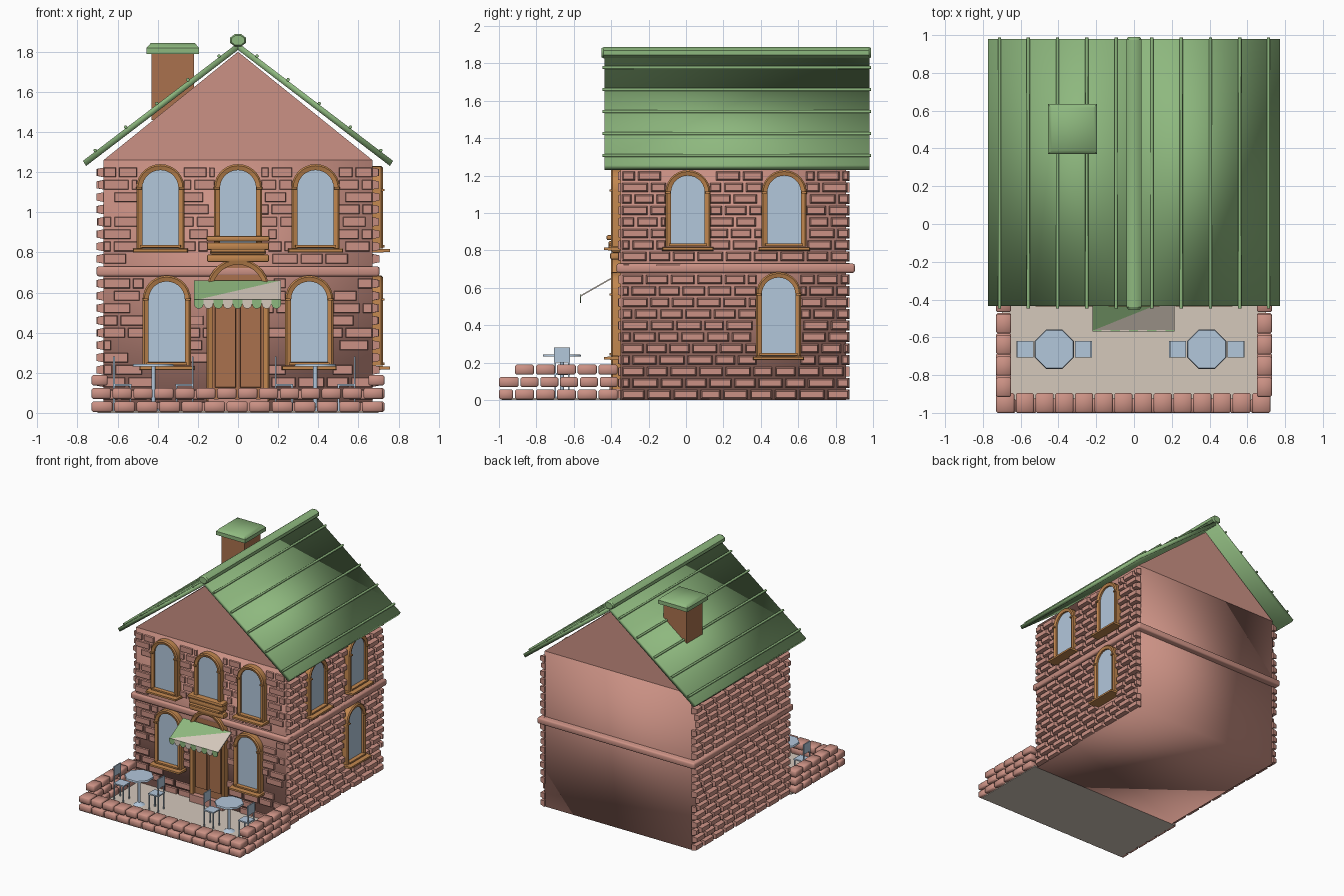
import bpy, bmesh, math, random
from mathutils import Vector

if "Cube" in bpy.data.objects:
    bpy.data.objects.remove(bpy.data.objects["Cube"])

random.seed(4)
W, FRONT, BACK, EAVE = 0.67, -0.35, 0.855, 1.26


def material(name, rgb):
    m = bpy.data.materials.new(name)
    m.diffuse_color = (*rgb, 1)
    m.use_nodes = True
    m.node_tree.nodes["Principled BSDF"].inputs["Base Color"].default_value = m.diffuse_color
    return m


BRICK = material("brick_pink", (0.60, 0.285, 0.233))
GREEN = material("roof_green", (0.27, 0.48, 0.21))
TRIM = material("trim_tan", (0.54, 0.243, 0.078))
BROWN = material("door_brown", (0.40, 0.165, 0.075))
GLASS = material("pale_blue", (0.448, 0.571, 0.71))
CREAM = material("cream", (0.66, 0.58, 0.50))


def finish(name, bm, mats, angle=None):
    bmesh.ops.recalc_face_normals(bm, faces=bm.faces)
    me = bpy.data.meshes.new(name)
    bm.to_mesh(me)
    bm.free()
    ob = bpy.data.objects.new(name, me)
    bpy.context.collection.objects.link(ob)
    for m in (mats if isinstance(mats, list) else [mats]):
        me.materials.append(m)
    if angle is not None:
        bpy.ops.object.select_all(action='DESELECT')
        ob.select_set(True)
        bpy.context.view_layer.objects.active = ob
        bpy.ops.object.shade_smooth_by_angle(angle=math.radians(angle))
    return ob


def add_prism(bm, a, b):
    """Solid between two matching outlines."""
    va, vb = [bm.verts.new(p) for p in a], [bm.verts.new(p) for p in b]
    bm.faces.new(va)
    bm.faces.new(vb[::-1])
    for i in range(len(a)):
        j = (i + 1) % len(a)
        bm.faces.new((va[i], vb[i], vb[j], va[j]))


def add_box(bm, x0, x1, y0, y1, z0, z1, t=0.0):
    lo = [(x0, y0, z0), (x1, y0, z0), (x1, y1, z0), (x0, y1, z0)]
    hi = [(x0 + t, y0 + t, z1), (x1 - t, y0 + t, z1), (x1 - t, y1 - t, z1), (x0 + t, y1 - t, z1)]
    add_prism(bm, lo, hi)


def box(name, mat, *dims, bevel=0, angle=None, t=0.0):
    bm = bmesh.new()
    add_box(bm, *dims, t=t)
    if bevel:
        bmesh.ops.bevel(bm, geom=bm.edges[:], offset=bevel, segments=2, affect='EDGES', profile=0.5)
    return finish(name, bm, mat, angle)


# Wall frames: u runs along the wall, d outward, z up
def on_front(u, d, z): return (u, FRONT - d, z)
def on_right(u, d, z): return (W + d, u, z)
def on_left(u, d, z): return (-W - d, u, z)


def wall_box(bm, place, u0, u1, z0, z1, d, t=0.0, d0=-0.01):
    a = [place(u, d0, z) for u, z in ((u0, z0), (u1, z0), (u1, z1), (u0, z1))]
    b = [place(u, d, z) for u, z in ((u0 + t, z0 + t), (u1 - t, z0 + t), (u1 - t, z1 - t), (u0 + t, z1 - t))]
    add_prism(bm, a, b)


def arch(u, z0, spring, r, n=14):
    pts = [(u + r * math.cos(math.pi * i / n), spring + r * math.sin(math.pi * i / n)) for i in range(n + 1)]
    return [(u + r, z0)] + pts + [(u - r, z0)]


def arched_opening(name, place, u, z0, spring, r, width, depth, pane_mat, pane_d):
    # surround
    out, inn = arch(u, z0, spring, r), arch(u, z0, spring, r - width)
    bm = bmesh.new()
    secs = []
    for (a, c), (e, f) in zip(out, inn):
        b = 0.008
        mu, mz = (e - a) / width * b, (f - c) / width * b
        secs.append([bm.verts.new(place(*p)) for p in (
            (a, -0.01, c), (a, depth - b, c), (a + mu, depth, c + mz), (e, depth - b, f), (e, -0.01, f))])
    for s, t in zip(secs, secs[1:]):
        for i in range(5):
            bm.faces.new((s[i], s[(i + 1) % 5], t[(i + 1) % 5], t[i]))
    bm.faces.new(secs[0])
    bm.faces.new(secs[-1])
    finish(name + "_surround", bm, TRIM, 35)
    # pane
    bm = bmesh.new()
    add_prism(bm, [place(a, -0.01, c) for a, c in inn], [place(a, pane_d, c) for a, c in inn])
    finish(name + "_pane", bm, pane_mat, 30)


def window(name, place, u, z0, spring):
    arched_opening(name, place, u, z0, spring, 0.12, 0.03, 0.052, GLASS, 0.03)
    bm = bmesh.new()
    wall_box(bm, place, u - 0.138, u + 0.138, z0 - 0.022, z0, 0.088, 0.004)
    wall_box(bm, place, u - 0.105, u + 0.105, z0, z0 + 0.02, 0.06, 0.004)
    for s in (-1, 1):  # small blocks where the arch starts
        wall_box(bm, place, u + s * 0.106 - 0.016, u + s * 0.106 + 0.016, spring - 0.008, spring + 0.008, 0.06, 0.003)
    finish(name + "_sill", bm, TRIM, 30)


def brick_wall(name, place, u0, u1, length, depth, holes, skip=0.0):
    bm = bmesh.new()
    pitch = 0.0615
    for row in range(20):
        z = 0.004 + row * pitch
        u = u0 - (length / 2 if row % 2 else 0)
        while u < u1 - 0.02:
            step = length * random.uniform(0.85, 1.15)
            pieces = [(max(u, u0), min(u + step - 0.012, u1))]
            for h0, h1, hz0, hz1 in holes:  # trim bricks at the openings
                if z + 0.052 > hz0 and z < hz1:
                    pieces = [q for a, b in pieces for q in ((a, min(b, h0)), (max(a, h1), b))]
            for a, b in pieces:
                if b - a > 0.025 and random.random() >= skip:
                    wall_box(bm, place, a, b, z, z + 0.052, depth * random.uniform(0.85, 1.1), min(0.009, depth * 0.4))
            u += step
    return finish(name, bm, BRICK, 75)


# House body, gable and storey band
box("house_body", BRICK, -W, W, FRONT, BACK, 0, EAVE, angle=180)
bm = bmesh.new()
add_prism(bm, *[[(-W, y, EAVE), (W, y, EAVE), (0, y, 1.80)] for y in (FRONT, BACK)])
finish("gable", bm, BRICK)
box("storey_band", BRICK, -0.705, 0.705, -0.372, 0.903, 0.68, 0.73, bevel=0.012, angle=50)

# Openings
front_win = [(-0.387, 0.82, 1.12), (0, 0.82, 1.12), (0.387, 0.82, 1.12), (-0.355, 0.235, 0.565), (0.355, 0.235, 0.565)]
right_win = [(0.01, 0.82, 1.11), (0.525, 0.82, 1.11), (0.495, 0.235, 0.565)]
for i, w in enumerate(front_win):
    window(f"front_window_{i + 1}", on_front, *w)
for i, w in enumerate(right_win):
    window(f"right_window_{i + 1}", on_right, *w)


def hole(w): return (w[0] - 0.115, w[0] + 0.115, w[1], w[2] + 0.1)


# Brickwork
door_hole = (-0.15, 0.15, 0.0, 0.88)
brick_wall("front_bricks", on_front, -W, W, 0.14, 0.012, [hole(w) for w in front_win] + [door_hole], 0.22)
brick_wall("right_bricks", on_right, -0.343, 0.873, 0.135, 0.033, [hole(w) for w in right_win])
brick_wall("left_bricks", on_left, -0.343, 0.873, 0.135, 0.033, [])

# Door with stacked cornice
arched_opening("door", on_front, 0, 0.06, 0.612, 0.157, 0.03, 0.052, BROWN, 0.02)
bm = bmesh.new()
for s in (-1, 1):
    wall_box(bm, on_front, s * 0.063 - 0.058, s * 0.063 + 0.058, 0.12, 0.60, 0.034, 0.008)
finish("door_leaves", bm, BROWN)
box("door_step", BRICK, -0.15, 0.15, -0.41, FRONT, 0.01, 0.07)
for i, (hw, z0, z1, d) in enumerate([(0.155, 0.752, 0.79, 0.055), (0.14, 0.79, 0.812, 0.05),
                                     (0.155, 0.812, 0.85, 0.065), (0.158, 0.855, 0.882, 0.075)]):
    box(f"door_cornice_{i + 1}", TRIM, -hw, hw, FRONT - d, FRONT, z0, z1, bevel=0.009, angle=40)

# Roof slabs, ribs and ridge
EAVE_X, RIDGE_Z, SLOPE = 0.773, 1.845, 0.762
for side, s in (("left", -1), ("right", 1)):
    bm = bmesh.new()
    prof = [(0, RIDGE_Z), (s * EAVE_X, RIDGE_Z - SLOPE * EAVE_X),
            (s * (EAVE_X - 0.016), RIDGE_Z - SLOPE * EAVE_X - 0.025), (0, RIDGE_Z - 0.036)]
    add_prism(bm, *[[(x, y, z) for x, z in prof] for y in (-0.435, 0.98)])
    finish(side + "_roof", bm, GREEN, 100)
    bm = bmesh.new()
    for x in (0.095, 0.25, 0.405, 0.56, 0.712):
        c = Vector((s * x, 0, RIDGE_Z - SLOPE * x + 0.006))
        ring = [(c.x + 0.009 * math.cos(k * math.pi / 3), c.z + 0.009 * math.sin(k * math.pi / 3)) for k in range(6)]
        add_prism(bm, *[[(a, y, b) for a, b in ring] for y in (-0.447, 0.988)])
    finish(side + "_roof_ribs", bm, GREEN, 70)
bm = bmesh.new()
rings = [[(0.043 * f * math.cos((k + .5) * math.pi / 4), y, 1.857 + 0.033 * f * math.sin((k + .5) * math.pi / 4))
          for k in range(8)] for y, f in ((-0.452, 0.8), (-0.44, 1), (0.978, 1), (0.99, 0.8))]
for a, b in zip(rings, rings[1:]):
    add_prism(bm, a, b)
finish("ridge_cap", bm, GREEN, 50)

# Chimney
box("chimney_stack", BROWN, -0.43, -0.22, 0.40, 0.605, 1.46, 1.80)
box("chimney_cap", GREEN, -0.455, -0.195, 0.37, 0.635, 1.79, 1.82)
box("chimney_cap_top", GREEN, -0.455, -0.195, 0.37, 0.635, 1.82, 1.843, t=0.02, angle=60)

# Awning: two triangles of cloth with a scalloped hem
bm = bmesh.new()
bl, br, fl, fr = (-0.22, -0.39, 0.66), (0.215, -0.39, 0.66), (-0.22, -0.565, 0.56), (0.215, -0.565, 0.56)
for idx, tri in enumerate(((bl, br, fl), (br, fr, fl))):
    add_prism(bm, tri, [(x, y, z - 0.008) for x, y, z in tri])
    bm.faces.ensure_lookup_table()
    for f in bm.faces[-5:]:
        f.material_index = idx
n = 9
for i in range(n):
    w = 0.435 / n
    c = -0.22 + w * (i + 0.5)
    sc = [(c - w / 2, 0.565)] + [(c - w / 2 * math.cos(k * math.pi / 6), 0.545 - 0.026 * math.sin(k * math.pi / 6))
                                 for k in range(7)] + [(c + w / 2, 0.565)]
    start = len(bm.faces)
    add_prism(bm, *[[(x, y, z) for x, z in sc] for y in (-0.568, -0.562)])
    bm.faces.ensure_lookup_table()
    for f in bm.faces[start:]:
        f.material_index = i % 2
finish("awning", bm, [GREEN, CREAM])

# Patio floor and low brick wall
box("patio_floor", CREAM, -0.70, 0.70, -0.985, FRONT, 0, 0.01)
bm = bmesh.new()


def loose_brick(*dims):
    tmp = bmesh.new()
    add_box(tmp, *dims)
    bmesh.ops.bevel(tmp, geom=tmp.edges[:], offset=0.008, segments=1, affect='EDGES')
    me = bpy.data.meshes.new("tmp")
    tmp.to_mesh(me)
    tmp.free()
    bm.from_mesh(me)
    bpy.data.meshes.remove(me)


for row in range(3):
    z = 0.004 + row * 0.066
    for s in (-1, 1):  # side runs, the top course set back from the front
        y0, cnt = ((-0.915, 5) if row == 2 else (-0.915 + 0.03 * row, 5))
        step = (-0.355 - y0) / cnt
        for k in range(cnt):
            x0, x1 = sorted((s * 0.65, s * 0.73))
            loose_brick(x0, x1, y0 + k * step, y0 + (k + 1) * step - 0.01, z, z + 0.053)
    if row < 2:
        cnt = 13 + row
        step = 1.46 / cnt
        for k in range(cnt):
            loose_brick(-0.73 + k * step, -0.73 + (k + 1) * step - 0.008, -1.0, -0.925 + 0.03 * row, z, z + 0.053)
finish("patio_wall", bm, BRICK, 60)


# Tables and chairs
def cylinder(bm, x, y, z0, z1, r0, r1, n=8):
    add_prism(bm, *[[(x + r * math.cos((k + .5) * 2 * math.pi / n), y + r * math.sin((k + .5) * 2 * math.pi / n), z)
                     for k in range(n)] for z, r in ((z0, r0), (z1, r1))])


for side, cx in (("left", -0.422), ("right", 0.385)):
    bm = bmesh.new()
    cylinder(bm, cx, -0.663, 0.232, 0.244, 0.112, 0.108)
    cylinder(bm, cx, -0.663, 0.03, 0.232, 0.011, 0.011)
    cylinder(bm, cx, -0.663, 0.01, 0.03, 0.045, 0.012)
    finish(side + "_table", bm, GLASS, 60)
    for which, s in (("outer", -1), ("inner", 1)):
        bm = bmesh.new()
        x = cx + s * 0.155
        add_box(bm, x - 0.045, x + 0.045, -0.706, -0.62, 0.135, 0.145)
        xb = x + s * 0.041
        add_box(bm, xb - 0.004, xb + 0.004, -0.706, -0.62, 0.20, 0.28)
        for y in (-0.70, -0.626):
            add_box(bm, xb - 0.004, xb + 0.004, y - 0.004, y + 0.004, 0.01, 0.21)
            xf = x - s * 0.039
            add_box(bm, xf - 0.004, xf + 0.004, y - 0.004, y + 0.004, 0.01, 0.137)
        finish(f"{side}_{which}_chair", bm, GLASS)
